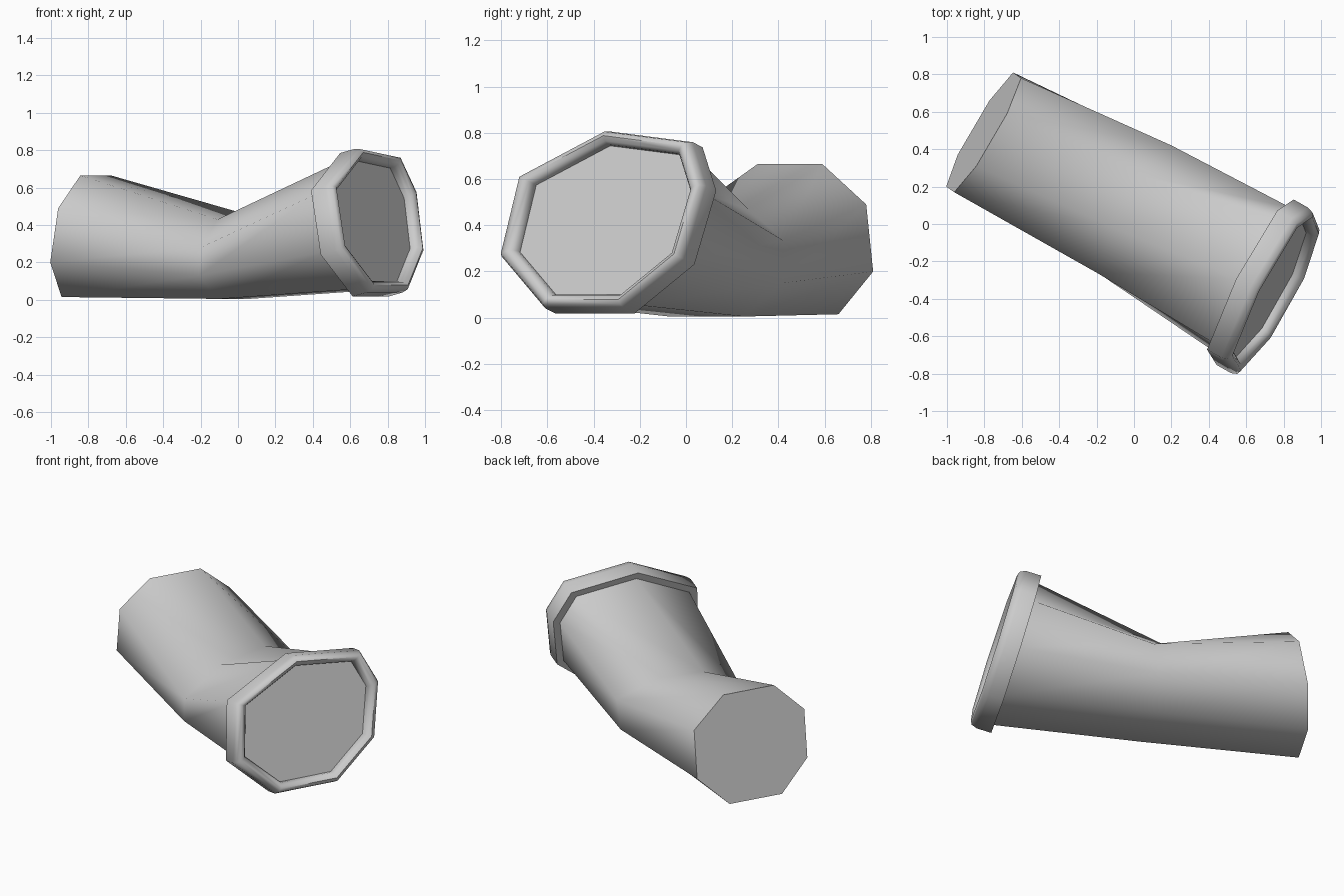
import bpy, math
from mathutils import Vector

cube = bpy.data.objects.get("Cube")
if cube:
    bpy.data.objects.remove(cube, do_unlink=True)

grey = bpy.data.materials.new("plain grey")
grey.use_nodes = True
colour = (0.6, 0.6, 0.6, 1)
grey.diffuse_color = colour
grey.node_tree.nodes["Principled BSDF"].inputs["Base Color"].default_value = colour


def plane_ring(centre, normal, outline):
    """Octagon lying in a slanted plane, outlined by its (y, z) corners."""
    ring = []
    for y, z in outline:
        x = centre.x - (normal.y * (y - centre.y) + normal.z * (z - centre.z)) / normal.x
        ring.append(Vector((x, y, z)))
    return ring


def loft(name, rings, cap_start=True, cap_end=True):
    """Skin a row of equal rings, closing the chosen ends."""
    n = len(rings[0])
    verts = [p for ring in rings for p in ring]
    faces = []
    for r in range(len(rings) - 1):
        for i in range(n):
            j = (i + 1) % n
            a, b = r * n, (r + 1) * n
            faces.append((a + i, b + i, b + j, a + j))
    if cap_start:
        faces.append(tuple(range(n)))
    if cap_end:
        faces.append(tuple(reversed(range(len(verts) - n, len(verts)))))
    mesh = bpy.data.meshes.new(name)
    mesh.from_pydata(verts, [], faces)
    mesh.materials.append(grey)
    obj = bpy.data.objects.new(name, mesh)
    bpy.context.collection.objects.link(obj)
    bpy.ops.object.select_all(action="DESELECT")
    obj.select_set(True)
    bpy.context.view_layer.objects.active = obj
    bpy.ops.object.mode_set(mode="EDIT")
    bpy.ops.mesh.select_all(action="SELECT")
    bpy.ops.mesh.normals_make_consistent(inside=False)
    bpy.ops.object.mode_set(mode="OBJECT")
    bpy.ops.object.shade_smooth_by_angle(angle=math.radians(58))
    return obj


# Mouth outline, its plane and a helper that offsets it
mouth_centre = Vector((0.748, -0.331, 0.421))
mouth_normal = Vector((0.845, -0.477, 0.242)).normalized()
mouth = plane_ring(mouth_centre, mouth_normal, [
    (-0.34, 0.75), (-0.03, 0.71), (0.02, 0.55), (-0.06, 0.28),
    (-0.28, 0.10), (-0.57, 0.10), (-0.73, 0.29), (-0.66, 0.58)])


def mouth_ring(scale, shift):
    return [mouth_centre + (p - mouth_centre) * scale + mouth_normal * shift for p in mouth]


# Far end, a regular octagon on its own slanted plane
end_ring = plane_ring(Vector((-0.805, 0.49, 0.34)), Vector((1, -0.586, -0.208)), [
    (0.31, 0.665), (0.59, 0.665), (0.78, 0.49), (0.81, 0.2),
    (0.66, 0.015), (0.37, 0.015), (0.2, 0.2), (0.17, 0.49)])

# Pinched bend in the middle
bend_ring = [Vector(p) for p in (
    (-0.11, -0.02, 0.43), (0, 0.27, 0.47), (0.2, 0.42, 0.335), (0.17, 0.42, 0.15),
    (0.06, 0.25, 0.005), (-0.1, -0.07, 0.005), (-0.21, -0.25, 0.13), (-0.2, -0.26, 0.28))]

loft("bent_pipe", [end_ring, bend_ring, mouth_ring(1.06, -0.1)], cap_end=False)

# Rounded collar with a shallow recessed cover
collar_profile = [(1.03, -0.1), (1.18, -0.1), (1.18, -0.01), (1.15, 0.025),
                  (1.09, 0.035), (1.03, 0.02), (1, 0), (1, -0.025)]
loft("mouth_collar", [mouth_ring(s, d) for s, d in collar_profile], cap_start=False)
